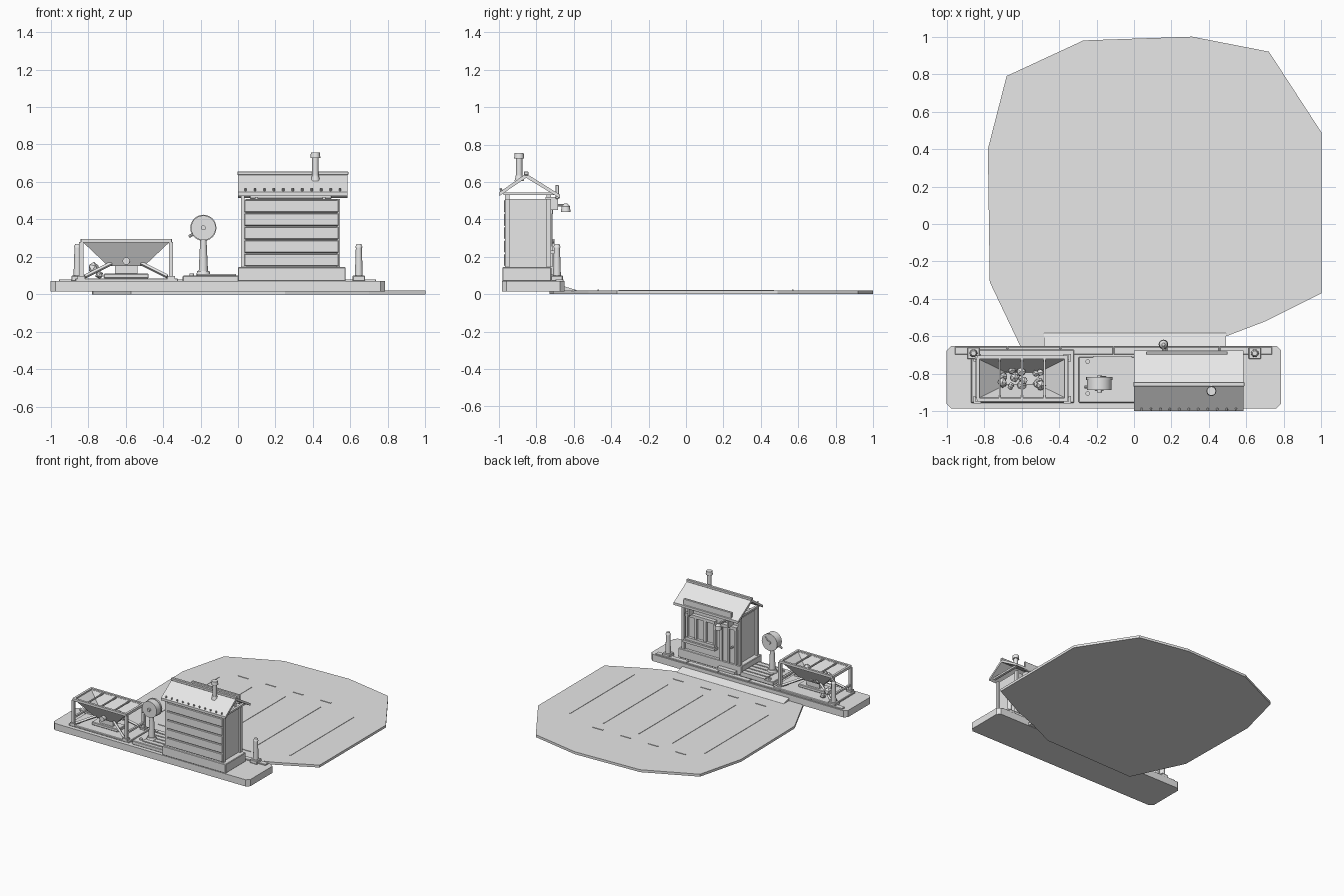
import bpy, bmesh, math, random
from mathutils import Vector

cube = bpy.data.objects.get("Cube")
if cube:
    bpy.data.objects.remove(cube)

random.seed(4)
GREY = (0.8, 0.8, 0.8, 1)
mat = bpy.data.materials.new("plain_grey")
mat.use_nodes = True
mat.diffuse_color = GREY
mat.node_tree.nodes["Principled BSDF"].inputs["Base Color"].default_value = GREY


def finish(name, bm):
    bmesh.ops.recalc_face_normals(bm, faces=bm.faces)
    mesh = bpy.data.meshes.new(name)
    bm.to_mesh(mesh)
    bm.free()
    obj = bpy.data.objects.new(name, mesh)
    mesh.materials.append(mat)
    bpy.context.collection.objects.link(obj)
    return obj


def box(name, x, y, z, bevel=0):
    """Box from (low, high) pairs on each axis."""
    bm = bmesh.new()
    bmesh.ops.create_cube(bm, size=1)
    for v in bm.verts:
        v.co = [(a + b) / 2 + c * (b - a) for (a, b), c in zip((x, y, z), v.co)]
    if bevel:
        bmesh.ops.bevel(bm, geom=bm.edges[:], offset=bevel, segments=1, affect='EDGES')
    return finish(name, bm)


def prism(name, points, offset):
    """Extrude a closed outline of 3D points along an offset."""
    bm = bmesh.new()
    face = bm.faces.new([bm.verts.new(p) for p in points])
    ext = bmesh.ops.extrude_face_region(bm, geom=[face], use_keep_orig=True)
    bmesh.ops.translate(bm, vec=offset, verts=[g for g in ext["geom"] if isinstance(g, bmesh.types.BMVert)])
    return finish(name, bm)


def rod(name, a, b, r1, r2=None, sides=12):
    """Round or square bar between two points."""
    a, b = Vector(a), Vector(b)
    bm = bmesh.new()
    bmesh.ops.create_cone(bm, cap_ends=True, segments=sides, radius1=r1,
                          radius2=r1 if r2 is None else r2, depth=(b - a).length)
    bm.transform((b - a).to_track_quat('Z', 'Y').to_matrix().to_4x4())
    bmesh.ops.translate(bm, vec=(a + b) / 2, verts=bm.verts)
    obj = finish(name, bm)
    if sides > 8:
        for p in obj.data.polygons:
            p.use_smooth = len(p.vertices) == 4
        bm = bmesh.new()
        bm.from_mesh(obj.data)
        for e in bm.edges:
            e.smooth = e.calc_face_angle(0) < 0.8
        bm.to_mesh(obj.data)
        bm.free()
    return obj


# Ground slab with scored lines and dashes
outline = [(-.57, -.73), (.25, -.71), (.49, -.6), (.7, -.52), (1, -.37), (1, .49), (.72, .92),
           (.31, 1), (-.27, .98), (-.68, .79), (-.78, .4), (-.77, -.31)]
prism("ground_slab", [(x, y, 0) for x, y in outline], (0, 0, .02))
for x in (-.5, -.2, .1, .42, .725):
    box("ground_line", (x - .003, x + .003), (-.36, .47), (.018, .023))
for x in (-.35, -.1, .15, .4):
    for y in (-.47, .57):
        box("ground_dash", (x - .045, x + .045), (y - .004, y + .004), (.018, .024))
prism("loading_ramp", [(-.48, -.66, .018), (-.48, -.58, .018), (-.48, -.585, .022), (-.48, -.66, .045)],
      (.97, 0, 0))

# Platform with clipped corners and a kerb
c = .025
x0, x1, y0, y1 = -1, .785, -.985, -.65
corners = [(x0 + c, y0), (x1 - c, y0), (x1, y0 + c), (x1, y1 - c),
           (x1 - c, y1), (x0 + c, y1), (x0, y1 - c), (x0, y0 + c)]
prism("platform", [(x, y, .015) for x, y in corners], (0, 0, .055))
for i in range(6):
    s = -.955 + i * .283
    box("kerb_segment", (s, s + .277), (-.697, -.656), (.068, .08), .002)

# Bollards
for x in (-.857, .645):
    box("bollard_base", (x - .033, x + .033), (-.722, -.658), (.07, .1), .004)
    rod("bollard_post", (x, -.69, .1), (x, -.69, .25), .021, .016)
    rod("bollard_cap", (x, -.69, .25), (x, -.69, .268), .02, .013)

# Hopper with pad, open tapered bin, frame and braces
box("hopper_pad", (-.87, -.32), (-.955, -.67), (.068, .085), .004)
bm = bmesh.new()
cx, cy = -.597, -.825
rings = []
for hx, hy, z in ((.095, .04, .15), (.238, .11, .285), (.228, .102, .285), (.087, .033, .158)):
    rings.append([bm.verts.new((cx + sx * hx, cy + sy * hy, z))
                  for sx, sy in ((-1, -1), (1, -1), (1, 1), (-1, 1))])
for a, b in zip(rings, rings[1:]):
    for i in range(4):
        j = (i + 1) % 4
        bm.faces.new((a[i], a[j], b[j], b[i]))
bm.faces.new(rings[0])
bm.faces.new(rings[-1])
finish("hopper_bin", bm)
for s in (-1, 1):
    y = cy + s * .113
    box("hopper_long_rim", (cx - .242, cx + .242), (y - .009, y + .009), (.276, .296))
    x = cx + s * .236
    box("hopper_short_rim", (x - .009, x + .009), (cy - .113, cy + .113), (.276, .296))
    for t in (-1, 1):
        x, y = cx + s * .24, cy + t * .112
        box("hopper_leg", (x - .011, x + .011), (y - .011, y + .011), (.08, .28))
        box("hopper_foot", (x - .02, x + .02), (y - .02, y + .02), (.08, .098))
        rod("hopper_brace", (cx + s * .22, y, .095), (cx + s * .08, cy + t * .045, .165), .011, sides=4)
    box("hopper_side_rail", (x - .008, x + .008), (cy - .11, cy + .11), (.13, .145))
for x in (-.12, 0, .12):
    box("hopper_cross_bar", (cx + x - .005, cx + x + .005), (cy - .11, cy + .11), (.28, .29))
box("hopper_chute", (cx - .12, cx + .12), (cy - .05, cy + .05), (.085, .11), .004)
box("hopper_outlet", (cx - .06, cx + .06), (cy - .03, cy + .03), (.11, .155))
rod("hopper_knob", (cx, cy - .09, .178), (cx, cy - .04, .178), .02)


def rock(x, y, z, r):
    bm = bmesh.new()
    bmesh.ops.create_icosphere(bm, subdivisions=1, radius=r)
    for v in bm.verts:
        v.co = v.co * random.uniform(.85, 1.1) + Vector((x, y, z))
    finish("rock", bm)


for i in range(18):
    rock(cx + random.uniform(-.11, .11), cy + random.uniform(-.045, .045),
         random.uniform(.175, .215), random.uniform(.016, .03))
rock(-.77, -.74, .14, .033)
rock(-.74, -.72, .105, .022)

# Dial stand on a slatted pad
box("dial_pad", (-.295, .005), (-.955, -.71), (.068, .1), .004)
for i in range(5):
    y = -.925 + i * .046
    box("pad_slat", (-.22, -.01), (y, y + .036), (.098, .108))
for y in (-.735, -.905):
    rod("pad_bolt", (-.247, y, .098), (-.247, y, .112), .012)
rod("dial_foot", (-.185, -.855, .1), (-.185, -.855, .125), .04, .032)
rod("dial_post", (-.185, -.855, .12), (-.185, -.855, .33), .025, .015)
rod("dial_drum", (-.185, -.885, .355), (-.185, -.825, .355), .066, sides=24)
rod("dial_rim", (-.185, -.832, .355), (-.185, -.818, .355), .07, sides=24)
rod("dial_hub", (-.185, -.9, .355), (-.185, -.81, .355), .013)
rod("dial_needle", (-.185, -.815, .355), (-.15, -.815, .395), .004, sides=4)
rod("dial_handle", (-.215, -.87, .335), (-.262, -.87, .308), .008, sides=8)

# Cabin base and walls
box("cabin_base", (0, .575), (-.982, -.72), (.07, .145), .004)
box("cabin_walls", (.04, .53), (-.955, -.745), (.14, .51))
for i in range(5):
    z = .15 + i * .072
    box("front_plank", (.035, .537), (-.972, -.95), (z, z + .066), .003)
for x in (.025, .535):
    for y in (-.955, -.735):
        box("corner_post", (x - .01, x + .01), (y - .012, y + .012), (.145, .51 if x > .3 else .53))

# Cabin back: window, door and top board
box("window_panel", (.25, .5), (-.747, -.738), (.25, .44))
for z in (.245, .44):
    box("window_rail", (.24, .51), (-.747, -.715), (z - .012, z + .012))
for x in (.25, .333, .417, .5):
    box("window_bar", (x - .01, x + .01), (-.747, -.72), (.245, .44))
box("window_sill", (.23, .52), (-.745, -.7), (.215, .235))
box("door_panel", (.06, .18), (-.747, -.73), (.145, .43))
for x in (.055, .12, .185):
    box("door_stile", (x - .01, x + .01), (-.747, -.715), (.145, .44))
box("door_lintel", (.04, .2), (-.747, -.71), (.43, .455))
box("door_step", (.04, .2), (-.73, -.685), (.07, .1))
rod("door_handle", (.085, -.735, .28), (.085, -.705, .28), .008, sides=8)
box("top_board", (.065, .5), (-.698, -.68), (.51, .585), .003)
for x in (.1, .46):
    box("board_bracket", (x - .008, x + .008), (-.75, -.685), (.45, .52))

# Lamp on an arm
rod("lamp_arm", (.157, -.745, .475), (.157, -.645, .475), .007, sides=8)
rod("lamp_shade", (.157, -.643, .44), (.157, -.643, .47), .026, .022)
rod("lamp_cap", (.157, -.643, .47), (.157, -.643, .485), .022, .008)

# Gabled roof with ridge cap, tie beams and studs
ridge = (-.855, .645)
for name, y, z in (("front_roof", -.998, .545), ("back_roof", -.675, .533)):
    prism(name, [(0, *ridge), (0, y, z), (0, y, z - .02), (0, ridge[0], ridge[1] - .022)], (.585, 0, 0))
box("ridge_cap", (-.004, .589), (-.867, -.843), (.636, .657), .003)
for x in (.03, .555):
    box("tie_beam", (x - .01, x + .01), (-.975, -.7), (.53, .545))
for i in range(11):
    x = .04 + i * .0505
    rod("roof_stud", (x, -.985, .55), (x, -.992, .566), .006, sides=8)

# Chimney
rod("chimney_pipe", (.413, -.892, .605), (.413, -.892, .74), .017)
rod("chimney_collar", (.413, -.892, .605), (.413, -.892, .635), .025, .018)
rod("chimney_cap", (.413, -.892, .727), (.413, -.892, .756), .027, .024)
